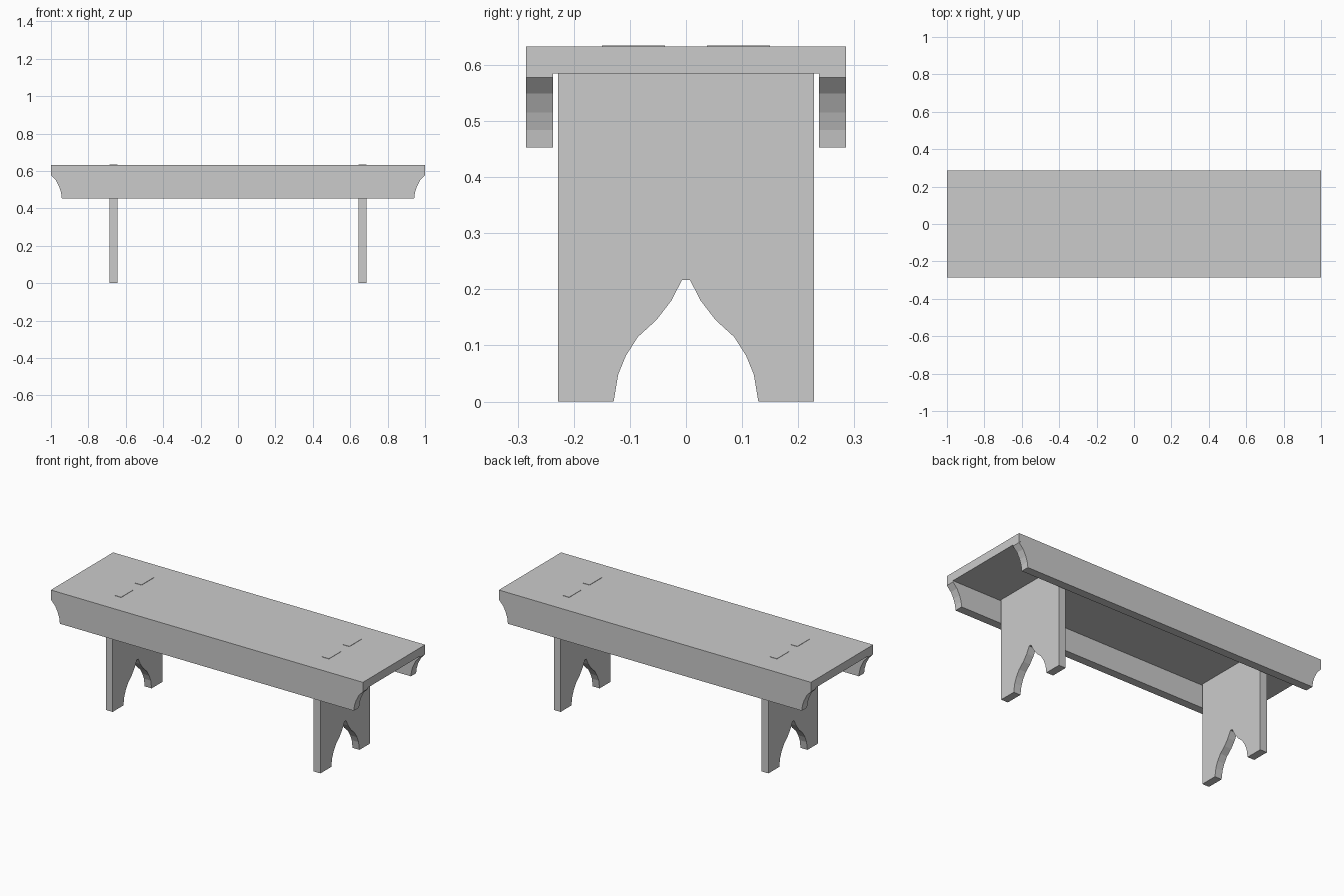
import bpy, bmesh

if "Cube" in bpy.data.objects:
    bpy.data.objects.remove(bpy.data.objects["Cube"])


def prism(name, outline, axis, lo, hi):
    """Extrude a 2D outline (u, z) along 'x' or 'y' from lo to hi."""
    bm = bmesh.new()
    def place(u, z, w):
        return (w, u, z) if axis == 'x' else (u, w, z)
    face = bm.faces.new([bm.verts.new(place(u, z, lo)) for u, z in outline])
    ext = bmesh.ops.extrude_face_region(bm, geom=[face])
    step = (hi - lo, 0, 0) if axis == 'x' else (0, hi - lo, 0)
    verts = [g for g in ext['geom'] if isinstance(g, bmesh.types.BMVert)]
    bmesh.ops.translate(bm, vec=step, verts=verts)
    bmesh.ops.recalc_face_normals(bm, faces=bm.faces)
    mesh = bpy.data.meshes.new(name)
    bm.to_mesh(mesh)
    bm.free()
    obj = bpy.data.objects.new(name, mesh)
    bpy.context.collection.objects.link(obj)
    return obj


def mirrored(half):
    """Complete an outline symmetric about u = 0."""
    return half + [(-u, z) for u, z in reversed(half)]


SEAT_BOTTOM, SEAT_TOP = 0.585, 0.633

# Plank seat
prism("seat", mirrored([(1.0, SEAT_BOTTOM), (1.0, SEAT_TOP)]), 'y', -0.285, 0.285)

# Long side aprons with scooped ends
apron = mirrored([(0.942, 0.453), (0.946, 0.484), (0.956, 0.515),
                  (0.973, 0.549), (1.0, 0.578), (1.0, SEAT_BOTTOM)])
prism("front_apron", apron, 'y', -0.285, -0.237)
prism("back_apron", apron, 'y', 0.237, 0.285)

# Board legs: arched cutout at the foot, two through-tenons at the top
leg = mirrored([(0.007, 0.217), (0.026, 0.18), (0.053, 0.145), (0.086, 0.115),
                (0.107, 0.082), (0.121, 0.048), (0.129, 0.0), (0.228, 0.0),
                (0.228, SEAT_BOTTOM), (0.15, SEAT_BOTTOM), (0.15, 0.635),
                (0.037, 0.635), (0.037, SEAT_BOTTOM)])
for name, x in (("left_leg", -0.666), ("right_leg", 0.666)):
    prism(name, leg, 'x', x - 0.022, x + 0.022)
